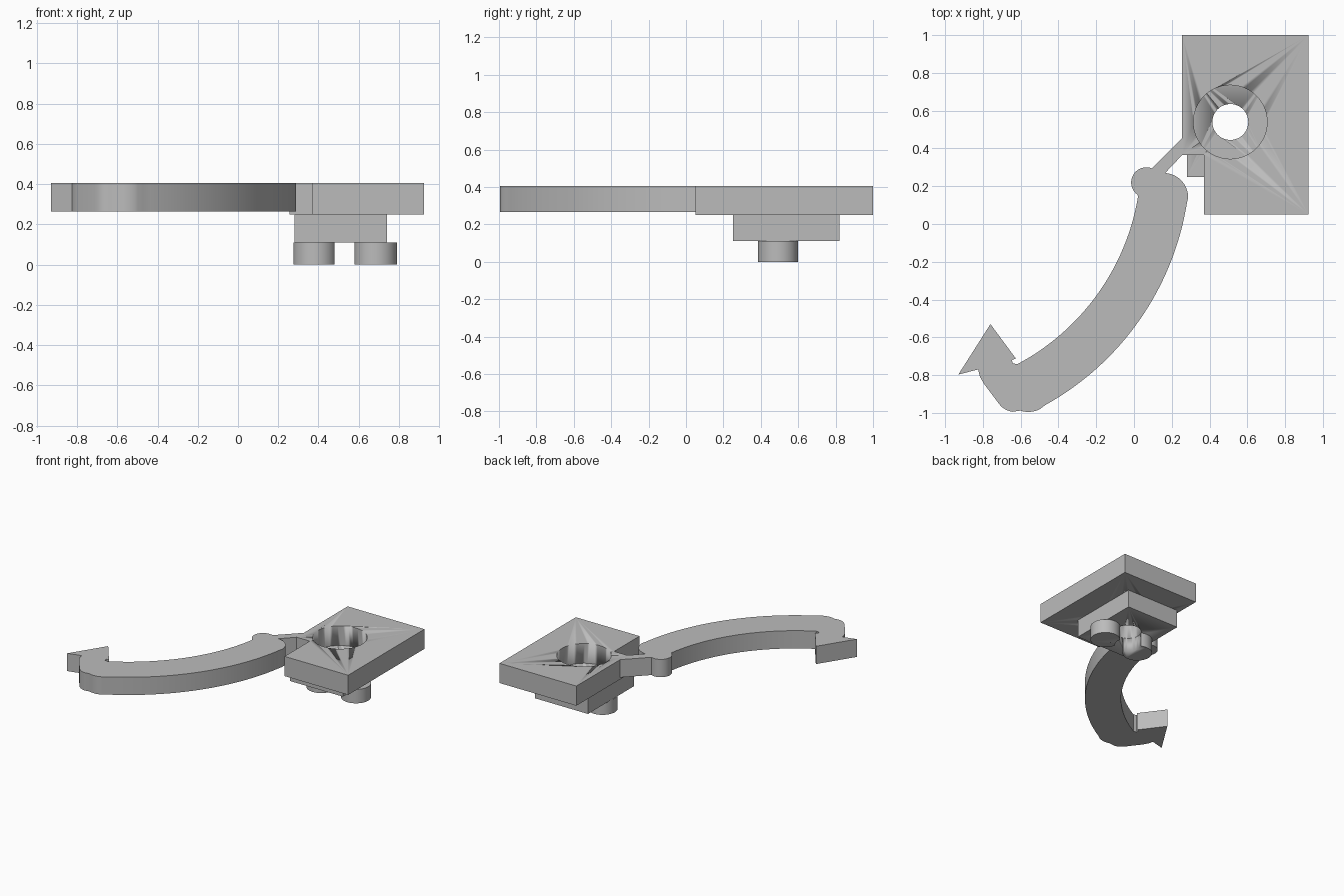
import bpy
import bmesh
from math import cos, sin, radians

old = bpy.data.objects.get("Cube")
if old:
    bpy.data.objects.remove(old, do_unlink=True)

grey = bpy.data.materials.new("plain grey")
grey.use_nodes = True
grey.diffuse_color = (0.5, 0.5, 0.5, 1)
grey.node_tree.nodes["Principled BSDF"].inputs["Base Color"].default_value = (0.5, 0.5, 0.5, 1)


def arc(cx, cy, r, a, b, n):
    """Points along an arc from angle a to b in degrees."""
    angles = [radians(a + (b - a) * i / n) for i in range(n + 1)]
    return [(cx + r * cos(t), cy + r * sin(t)) for t in angles]


def extrude(name, outline, z0, z1):
    """Solid made by raising a flat counter-clockwise outline."""
    bm = bmesh.new()
    face = bm.faces.new([bm.verts.new((x, y, z0)) for x, y in outline])
    raised = bmesh.ops.extrude_face_region(bm, geom=[face])["geom"]
    verts = [g for g in raised if isinstance(g, bmesh.types.BMVert)]
    bmesh.ops.translate(bm, verts=verts, vec=(0, 0, z1 - z0))
    bmesh.ops.recalc_face_normals(bm, faces=bm.faces[:])
    mesh = bpy.data.meshes.new(name)
    bm.to_mesh(mesh)
    bm.free()
    mesh.materials.append(grey)
    obj = bpy.data.objects.new(name, mesh)
    bpy.context.collection.objects.link(obj)
    return obj


def cylinder(name, x, y, r, z0, z1):
    return extrude(name, arc(x, y, r, 0, 360, 64)[:-1], z0, z1)


def cut(obj, cutter):
    mod = obj.modifiers.new("hole", "BOOLEAN")
    mod.operation = "DIFFERENCE"
    mod.solver = "EXACT"
    mod.object = cutter


def make_cutter(name, r):
    obj = cylinder(name, 0.51, 0.54, r, -0.2, 0.6)
    obj.hide_render = True
    obj.hide_viewport = True
    obj.display_type = "WIRE"
    return obj


wide_cutter = make_cutter("wide_hole_cutter", 0.195)
narrow_cutter = make_cutter("narrow_hole_cutter", 0.095)

# Mounting plate with a notched corner and a wide hole
plate = extrude("mounting_plate", [(0.37, 0.05), (0.925, 0.05), (0.925, 1.0), (0.255, 1.0),
                                   (0.255, 0.365), (0.37, 0.365)], 0.25, 0.405)
cut(plate, wide_cutter)

# Lower block and pegs share the narrow hole
block = extrude("lower_block", [(0.28, 0.25), (0.74, 0.25), (0.74, 0.82), (0.28, 0.82)], 0.11, 0.25)
pegs = [cylinder(side + "_peg", x, 0.492, 0.107, 0, 0.11)
        for side, x in (("right", 0.382), ("left", 0.684))]
for part in [block] + pegs:
    cut(part, narrow_cutter)

# Curved arm: connector strip, knob, inner curve, barbed tip, outer curve, rounded end
cx, cy = -1.196, 0.348
outline = [(0.255, 0.365), (0.255, 0.455)]
outline += arc(0.065, 0.22, 0.08, 68, 235, 20)
outline += arc(cx, cy, 1.234, -9.5, -62, 32)
outline += [(-0.642, -0.738), (-0.647, -0.72), (-0.625, -0.713), (-0.76, -0.53),
            (-0.93, -0.797), (-0.825, -0.77), (-0.815, -0.81), (-0.795, -0.845)]
outline += arc(-0.63, -0.89, 0.105, 217, 262, 6) + [(-0.6, -0.988)]
outline += arc(-0.56, -0.86, 0.135, 258, 297, 6)
outline += arc(cx, cy, 1.495, -61, -9, 32)
outline += arc(0.157, 0.14, 0.13, 0, 86, 16) + [(0.165, 0.27)]
arm = extrude("curved_arm", outline[::-1], 0.265, 0.405)

# Smooth the round walls and keep the rims sharp
bpy.ops.object.select_all(action="DESELECT")
for obj in [plate, block, arm, wide_cutter, narrow_cutter] + pegs:
    obj.hide_viewport = False
    obj.select_set(True)
bpy.context.view_layer.objects.active = arm
bpy.ops.object.shade_smooth_by_angle(angle=radians(30))

# Fix the holes in place and drop the helpers
for obj in [plate, block] + pegs:
    bpy.context.view_layer.objects.active = obj
    bpy.ops.object.modifier_apply(modifier="hole")
for helper in (wide_cutter, narrow_cutter):
    bpy.data.objects.remove(helper, do_unlink=True)
